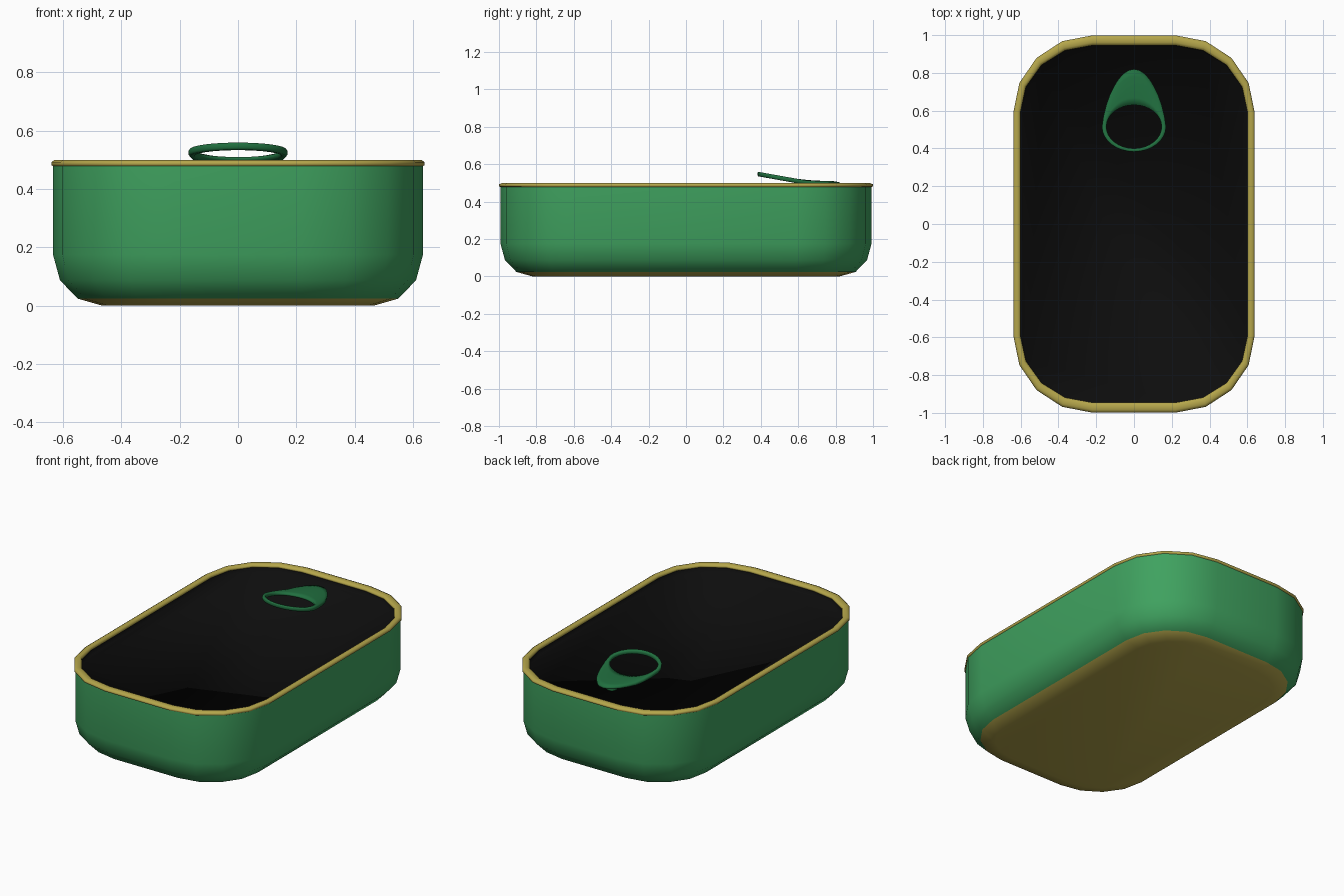
import bpy
from math import sin, cos, pi, radians

if "Cube" in bpy.data.objects:
    bpy.data.objects.remove(bpy.data.objects["Cube"])

CX, CY = 0.22, 0.59   # corner centres of the rounded outline


def material(name, rgb):
    m = bpy.data.materials.new(name)
    m.diffuse_color = (*rgb, 1)
    m.use_nodes = True
    m.node_tree.nodes["Principled BSDF"].inputs["Base Color"].default_value = m.diffuse_color
    return m


GREEN = material("green_paint", (0.05, 0.36, 0.115))
DARK_GREEN = material("tab_green", (0.015, 0.16, 0.05))
GOLD = material("gold", (0.46, 0.38, 0.07))
BLACK = material("black", (0.004, 0.004, 0.004))


def outline(hx, hy, z, seg=4):
    """Rounded rectangle with fixed corner centres."""
    pts = []
    for q in range(4):
        for i in range(seg + 1):
            a = (q + i / seg) * pi / 2
            sx = 1 if q in (0, 3) else -1
            sy = 1 if q in (0, 1) else -1
            pts.append((sx * CX + (hx - CX) * cos(a),
                        sy * CY + (hy - CY) * sin(a), z))
    return pts


def loft(name, loops, mats, cap=None, ring=False, angle=180, gold_rows=()):
    """Skin equal-length loops; cap closes the first or last loop."""
    n = len(loops[0])
    verts = [p for lp in loops for p in lp]
    faces, idx = [], []
    rows = len(loops) if ring else len(loops) - 1
    for r in range(rows):
        a, b = r * n, ((r + 1) % len(loops)) * n
        for i in range(n):
            j = (i + 1) % n
            faces.append((a + i, a + j, b + j, b + i))
            idx.append(1 if r in gold_rows else 0)
    if cap == "first":
        faces.append(tuple(reversed(range(n))))
        idx.append(len(mats) - 1)
    elif cap == "last":
        faces.append(tuple(range(len(verts) - n, len(verts))))
        idx.append(len(mats) - 1)
    me = bpy.data.meshes.new(name)
    me.from_pydata(verts, [], faces)
    for m in mats:
        me.materials.append(m)
    me.polygons.foreach_set("material_index", idx)
    ob = bpy.data.objects.new(name, me)
    bpy.context.collection.objects.link(ob)
    bpy.ops.object.select_all(action='DESELECT')
    ob.select_set(True)
    bpy.context.view_layer.objects.active = ob
    bpy.ops.object.shade_smooth_by_angle(angle=radians(angle))
    return ob


# Can body: base fillet in three steps, then straight wall
body = [(0.17, 0.0), (0.085, 0.024), (0.024, 0.087), (0.0, 0.175), (0.0, 0.485)]
loft("can_body", [outline(0.634 - d, 0.992 - d, z) for d, z in body],
     [GREEN, GOLD], cap="first", gold_rows=(0,))

# Rolled rim: tube section swept round the outline
rim = []
for k in range(8):
    a = 2 * pi * (k + 0.5) / 8
    rim.append(outline(0.62 + 0.0205 * cos(a), 0.972 + 0.029 * cos(a),
                       0.487 + 0.0141 * sin(a)))
loft("rim", rim, [GOLD], ring=True)

# Recessed lid
loft("lid", [outline(0.602, 0.947, 0.485), outline(0.595, 0.94, 0.455)],
     [BLACK], cap="last")


# Pull tab: section lofted between the hole and the tapered outer edge
def tab_z(y):
    return 0.498 + 0.05 * max(0, 0.66 - y) / 0.28


def tab_loop(f, h, n=32):
    pts = []
    for i in range(n):
        t = 2 * pi * i / n
        c, s = cos(t), sin(t)
        if s > 0:
            ox, oy = 0.17 * c - 0.015 * sin(2 * t), 0.515 + 0.305 * s
        else:
            ox, oy = 0.17 * c, 0.515 + 0.133 * s
        ix, iy = 0.146 * c, 0.515 + 0.115 * s
        x, y = ix + (ox - ix) * f, iy + (oy - iy) * f
        pts.append((x, y, tab_z(y) + h))
    return pts


section = [(0, -0.006), (0.2, -0.012), (0.8, -0.012), (1, -0.006),
           (1, 0.006), (0.8, 0.012), (0.2, 0.012), (0, 0.006)]
loft("pull_tab", [tab_loop(f, h) for f, h in section], [DARK_GREEN], ring=True)

# Rivet joining tab to lid
bpy.ops.mesh.primitive_cylinder_add(vertices=16, radius=0.03, depth=0.04,
                                    location=(0, 0.73, 0.473))
rivet = bpy.context.object
rivet.name = "rivet"
rivet.data.materials.append(DARK_GREEN)
